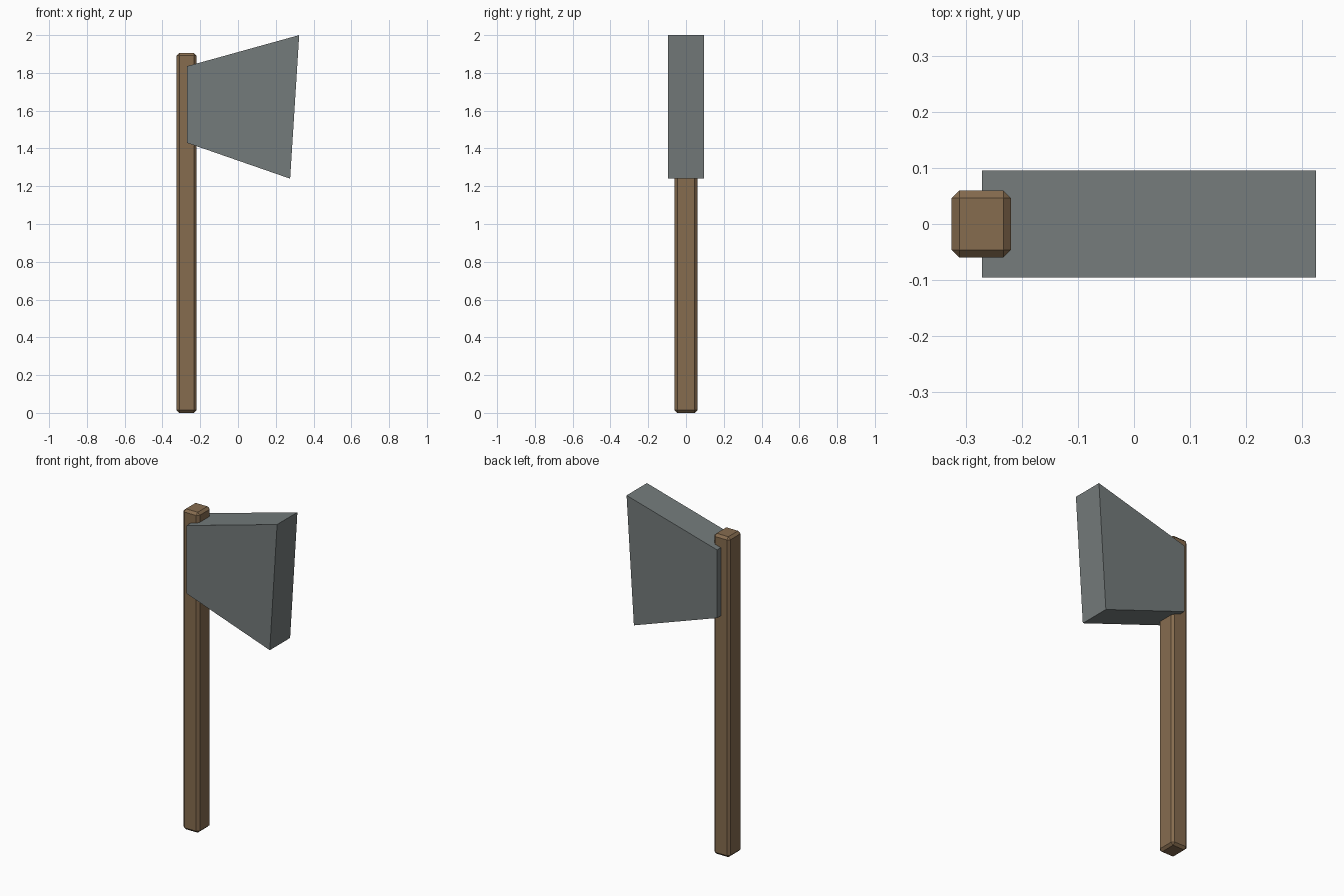
import bpy, bmesh

if "Cube" in bpy.data.objects:
    bpy.data.objects.remove(bpy.data.objects["Cube"])


def material(name, srgb):
    m = bpy.data.materials.new(name)
    lin = [((c / 255 + 0.055) / 1.055) ** 2.4 for c in srgb]
    m.diffuse_color = (*lin, 1)
    m.use_nodes = True
    m.node_tree.nodes["Principled BSDF"].inputs["Base Color"].default_value = m.diffuse_color
    return m


def add_object(name, bm, mat):
    bmesh.ops.recalc_face_normals(bm, faces=bm.faces)
    me = bpy.data.meshes.new(name)
    bm.to_mesh(me)
    bm.free()
    me.materials.append(mat)
    ob = bpy.data.objects.new(name, me)
    bpy.context.collection.objects.link(ob)
    return ob


wood = material("brown wood", (134, 108, 79))
steel = material("grey steel", (116, 123, 123))

# Handle: long box with chamfered edges
bm = bmesh.new()
bmesh.ops.create_cube(bm, size=1)
for v in bm.verts:
    v.co.x = -0.272 + v.co.x * 0.106
    v.co.y *= 0.12
    v.co.z = (v.co.z + 0.5) * 1.905
bmesh.ops.bevel(bm, geom=bm.edges[:], offset=0.014, segments=1, affect='EDGES')
add_object("handle", bm, wood)

# Axe head: flared side profile extruded through the thickness
profile = [(-0.271, 1.43), (0.276, 1.24), (0.324, 2.0), (-0.271, 1.835)]
bm = bmesh.new()
face = bm.faces.new([bm.verts.new((x, -0.0955, z)) for x, z in profile])
new = bmesh.ops.extrude_face_region(bm, geom=[face])["geom"]
bmesh.ops.translate(bm, vec=(0, 0.191, 0),
                    verts=[g for g in new if isinstance(g, bmesh.types.BMVert)])
add_object("axe_head", bm, steel)
